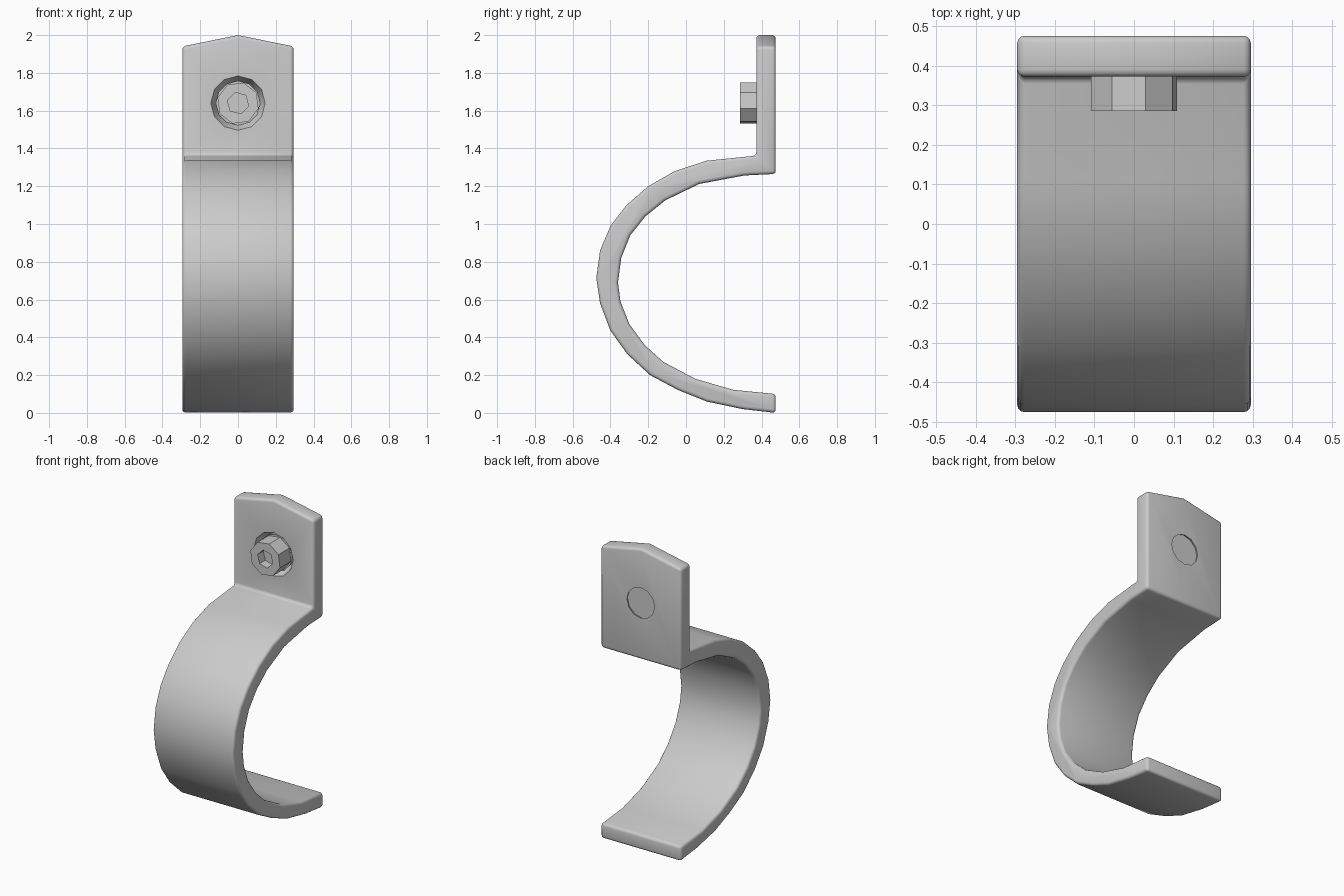
import bpy, bmesh
from math import radians
from mathutils import Matrix

if "Cube" in bpy.data.objects:
    bpy.data.objects.remove(bpy.data.objects["Cube"])

HALF_W = 0.295
HOLE_Z = 1.64


def make_object(name, bm):
    bmesh.ops.recalc_face_normals(bm, faces=bm.faces)
    mesh = bpy.data.meshes.new(name)
    bm.to_mesh(mesh)
    bm.free()
    obj = bpy.data.objects.new(name, mesh)
    bpy.context.collection.objects.link(obj)
    return obj


def cone_along_y(name, sides, y_front, y_back, r_front, r_back, turn=0):
    bm = bmesh.new()
    place = (Matrix.Translation((0, (y_front + y_back) / 2, HOLE_Z))
             @ Matrix.Rotation(radians(90), 4, 'X')
             @ Matrix.Rotation(radians(turn), 4, 'Z'))
    bmesh.ops.create_cone(bm, cap_ends=True, segments=sides, radius1=r_back,
                          radius2=r_front, depth=y_back - y_front, matrix=place)
    return make_object(name, bm)


def apply_modifier(obj, kind, **settings):
    mod = obj.modifiers.new(kind.title(), kind)
    for key, value in settings.items():
        setattr(mod, key, value)
    bpy.context.view_layer.objects.active = obj
    bpy.ops.object.modifier_apply(modifier=mod.name)


def cut(obj, cutter):
    apply_modifier(obj, 'BOOLEAN', operation='DIFFERENCE', object=cutter, solver='EXACT')
    bpy.data.objects.remove(cutter)


# Side profile (y, z) of the strap: outer curve, upright plate, inner curve
outer = [(0.475, 0.0), (0.30, 0.02), (0.11, 0.06), (-0.04, 0.12), (-0.19, 0.20),
         (-0.31, 0.31), (-0.40, 0.435), (-0.455, 0.58), (-0.475, 0.715),
         (-0.455, 0.86), (-0.40, 0.99), (-0.315, 1.10), (-0.20, 1.20),
         (-0.06, 1.28), (0.11, 1.335), (0.372, 1.362)]
plate = [(0.372, 2.0), (0.475, 2.0)]
inner = [(0.475, 1.265), (0.31, 1.257), (0.07, 1.212), (-0.11, 1.125),
         (-0.215, 1.04), (-0.295, 0.94), (-0.343, 0.82), (-0.36, 0.69),
         (-0.347, 0.59), (-0.30, 0.47), (-0.22, 0.36), (-0.12, 0.27),
         (0.05, 0.18), (0.25, 0.122), (0.475, 0.10)]
profile = outer + plate + inner

# Strap: three sections across the width, the middle one peaks at the top
bm = bmesh.new()
sections = []
for x in (-HALF_W, 0, HALF_W):
    drop = 0.06 if x else 0
    sections.append([bm.verts.new((x, y, z - drop if z > 1.9 else z))
                     for y, z in profile])
count = len(profile)
for a, b in zip(sections, sections[1:]):
    for i in range(count):
        j = (i + 1) % count
        bm.faces.new((a[i], a[j], b[j], b[i]))
bm.faces.new(sections[0])
bm.faces.new(sections[-1])
strap = make_object("strap", bm)
apply_modifier(strap, 'BEVEL', width=0.018, segments=3, limit_method='ANGLE',
               angle_limit=radians(35))

# Tapered bolt hole through the plate
cut(strap, cone_along_y("hole_cutter", 12, 0.36, 0.49, 0.149, 0.095))

# Bolt head with hexagonal socket, and the bolt end seen from the back
head = cone_along_y("bolt_head", 8, 0.285, 0.43, 0.112, 0.112, turn=30)
cut(head, cone_along_y("socket_cutter", 6, 0.25, 0.345, 0.058, 0.058, turn=15))
cone_along_y("bolt_end", 12, 0.40, 0.46, 0.118, 0.112)

# Smooth strap with crisp edges kept
bpy.ops.object.select_all(action='DESELECT')
strap.select_set(True)
bpy.context.view_layer.objects.active = strap
bpy.ops.object.shade_smooth_by_angle(angle=radians(35))
